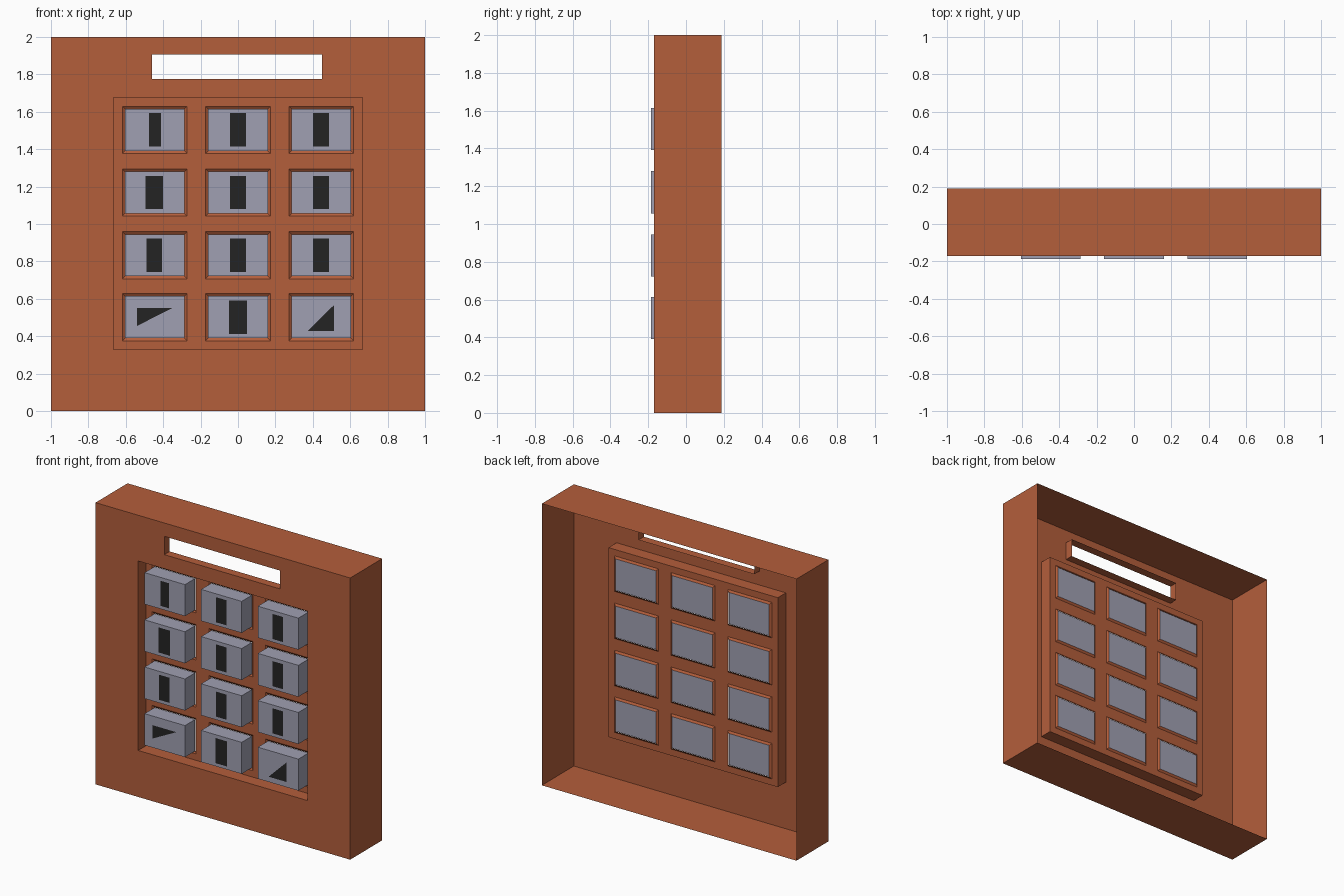
import bpy, bmesh

if "Cube" in bpy.data.objects:
    bpy.data.objects.remove(bpy.data.objects["Cube"])


def material(name, rgb):
    m = bpy.data.materials.new(name)
    m.diffuse_color = (*rgb, 1)
    m.use_nodes = True
    m.node_tree.nodes["Principled BSDF"].inputs["Base Color"].default_value = m.diffuse_color
    return m


ORANGE = material("burnt orange", (0.456, 0.112, 0.044))
GREY = material("lavender grey", (0.352, 0.352, 0.447))
BLACK = material("soft black", (0.017, 0.017, 0.017))

FRONT, BACK, PLATE, KEY = -0.17, 0.189, -0.08, -0.186
COLS = [-0.445, 0.0, 0.445]
ROWS = [1.503, 1.168, 0.833, 0.502]
KEY_W, KEY_H, GAP = 0.159, 0.112, 0.014


def finish(bm, name, mat):
    bmesh.ops.remove_doubles(bm, verts=bm.verts, dist=1e-5)
    me = bpy.data.meshes.new(name)
    bm.to_mesh(me)
    bm.free()
    me.materials.append(mat)
    ob = bpy.data.objects.new(name, me)
    bpy.context.collection.objects.link(ob)
    return ob


def face(bm, pts):
    bm.faces.new([bm.verts.new(p) for p in pts])


def ring(rect, y):
    x0, x1, z0, z1 = rect
    return [(x0, y, z0), (x1, y, z0), (x1, y, z1), (x0, y, z1)]


def tube(bm, a, b):
    """Four walls joining two rings; they face inward when b lies behind a."""
    for i in range(4):
        j = (i + 1) % 4
        face(bm, [a[i], a[j], b[j], b[i]])


def sheet(bm, rect, holes, y):
    """Flat front-facing sheet with rectangular holes."""
    xs = sorted({v for r in [rect, *holes] for v in r[:2]})
    zs = sorted({v for r in [rect, *holes] for v in r[2:]})
    for x0, x1 in zip(xs, xs[1:]):
        for z0, z1 in zip(zs, zs[1:]):
            cx, cz = (x0 + x1) / 2, (z0 + z1) / 2
            if not any(h[0] < cx < h[1] and h[2] < cz < h[3] for h in holes):
                face(bm, ring((x0, x1, z0, z1), y))


def key_rect(x, z, grow=0.0):
    return (x - KEY_W - grow, x + KEY_W + grow, z - KEY_H - grow, z + KEY_H + grow)


# Open-backed casing with the display slot and keypad recess
outer = (-1, 1, 0, 2)
recess = (-0.665, 0.665, 0.33, 1.675)
slot = (-0.46, 0.45, 1.775, 1.905)
bm = bmesh.new()
sheet(bm, outer, [recess, slot], FRONT)
tube(bm, ring(outer, BACK), ring(outer, FRONT))
tube(bm, ring(recess, FRONT), ring(recess, PLATE))
tube(bm, ring(slot, FRONT), ring(slot, FRONT + 0.06))
finish(bm, "casing", ORANGE)

# Keypad plate with flared collars around each key
cells = [(x, z) for z in ROWS for x in COLS]
bm = bmesh.new()
sheet(bm, recess, [key_rect(x, z, GAP) for x, z in cells], PLATE)
for x, z in cells:
    tube(bm, ring(key_rect(x, z, GAP), PLATE), ring(key_rect(x, z), PLATE + 0.01))
finish(bm, "keypad_plate", ORANGE)

# Marks: centre offset and half-width per key; the bottom corners are triangles
marks = [(0.001, 0.032), (0, 0.043), (-0.001, 0.043),
         (-0.002, 0.046), (0, 0.043), (-0.001, 0.043),
         (-0.002, 0.041), (0, 0.043), (-0.001, 0.043),
         None, (0, 0.047), None]
triangles = {9: [(-0.54, 0.455), (-0.353, 0.55), (-0.54, 0.55)],
             11: [(0.372, 0.428), (0.513, 0.428), (0.513, 0.567)]}

for i, (x, z) in enumerate(cells):
    # Key block passing through the plate
    bm = bmesh.new()
    f, b = ring(key_rect(x, z), KEY), ring(key_rect(x, z), PLATE + 0.008)
    face(bm, f)
    face(bm, b[::-1])
    tube(bm, b, f)
    finish(bm, f"key_{i + 1}", GREY)

    # Thin dark mark on the key
    if i in triangles:
        outline = triangles[i]
    else:
        dx, w = marks[i]
        outline = [(p[0], p[2]) for p in ring((x + dx - w, x + dx + w, z - 0.089, z + 0.089), 0)]
    bm = bmesh.new()
    face(bm, [(px, KEY - 0.002, pz) for px, pz in outline])
    finish(bm, f"key_mark_{i + 1}", BLACK)
